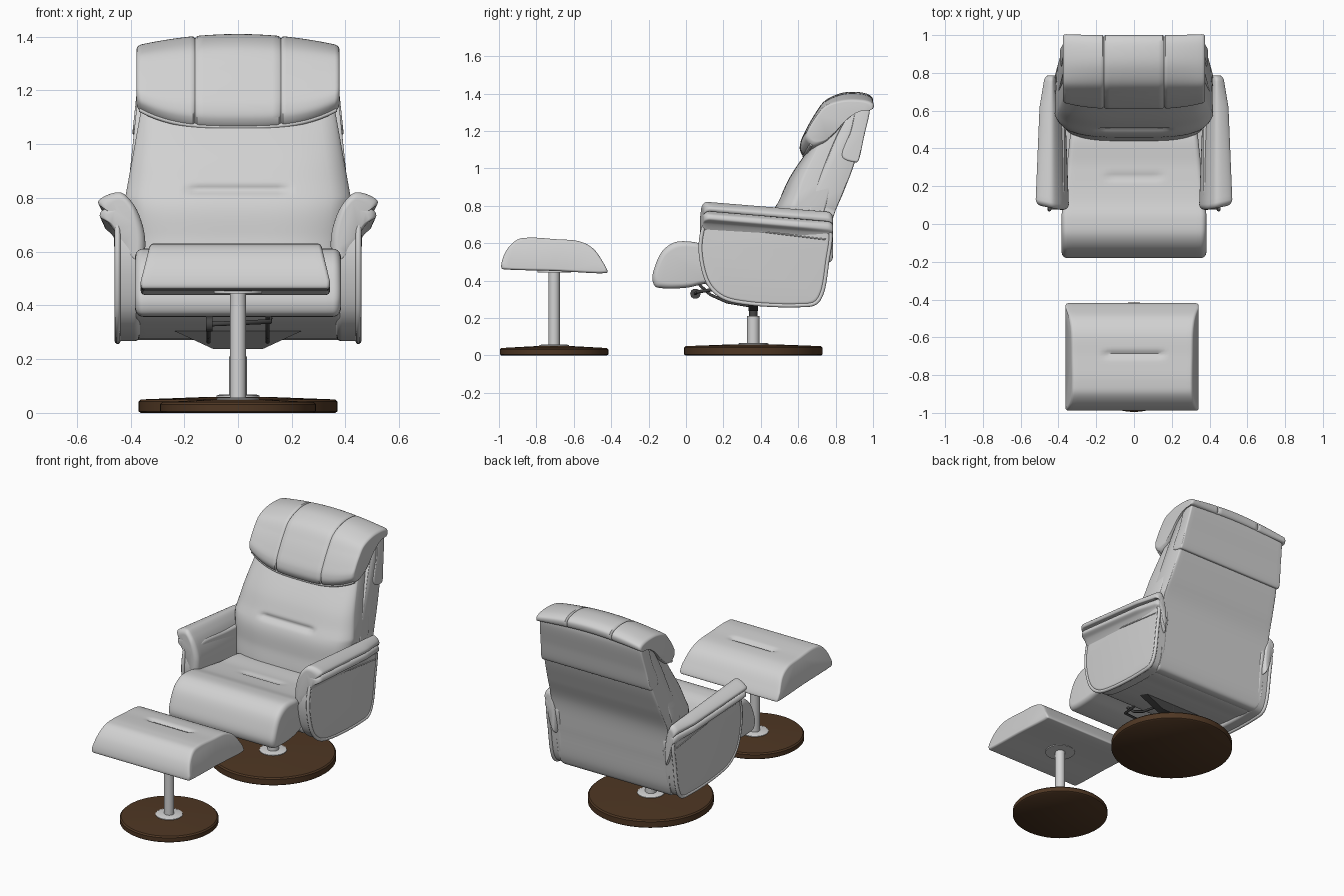
import bpy, bmesh, math
from mathutils import Vector

if "Cube" in bpy.data.objects:
    bpy.data.objects.remove(bpy.data.objects["Cube"])


def material(name, color):
    m = bpy.data.materials.new(name)
    m.use_nodes = True
    m.diffuse_color = (*color, 1)
    bsdf = m.node_tree.nodes["Principled BSDF"]
    bsdf.inputs["Base Color"].default_value = (*color, 1)
    bsdf.inputs["Roughness"].default_value = 0.6
    return m


LEATHER = material("grey leather", (0.64, 0.64, 0.64))
WOOD = material("dark brown wood", (0.078, 0.038, 0.017))
STEEL = material("light steel", (0.65, 0.65, 0.65))
DARK = material("dark metal", (0.06, 0.06, 0.06))


def finish(name, bm, mat, angle=40):
    bmesh.ops.recalc_face_normals(bm, faces=bm.faces)
    me = bpy.data.meshes.new(name)
    bm.to_mesh(me)
    bm.free()
    me.materials.append(mat)
    me.shade_smooth()
    me.set_sharp_from_angle(angle=math.radians(angle))
    bpy.context.collection.objects.link(bpy.data.objects.new(name, me))


def skin(bm, rings):
    rows = [[bm.verts.new(p) for p in ring] for ring in rings]
    for a, b in zip(rows, rows[1:]):
        for i in range(len(a)):
            j = (i + 1) % len(a)
            bm.faces.new((a[i], a[j], b[j], b[i]))
    bm.faces.new(rows[0])
    bm.faces.new(rows[-1])


def spline(points, n=10):
    """Closed smooth loop through the points (centripetal)."""
    p = [Vector(q) for q in points]
    out = []
    for i in range(len(p)):
        a, b, c, d = (p[(i + k) % len(p)] for k in (-1, 0, 1, 2))
        u, v, w = ((t - s).length ** 0.5 for s, t in ((a, b), (b, c), (c, d)))
        m = ((b - a) / u - (c - a) / (u + v) + (c - b) / v) * v
        o = ((c - b) / v - (d - b) / (v + w) + (d - c) / w) * v
        for k in range(n):
            t = k / n
            out.append(b * (2*t**3 - 3*t*t + 1) + m * (t**3 - 2*t*t + t)
                       + c * (3*t*t - 2*t**3) + o * (t**3 - t*t))
    return out


def soft_prism(name, points, lo, hi, r, mat=LEATHER, axis="x", warp=None,
               seams=(), mirror=False):
    """Profile extruded along an axis with rounded ends; seams are thin grooves."""
    loop = spline(points)
    size = [(min(p[k] for p in loop), max(p[k] for p in loop)) for k in (0, 1)]
    mid = [(a + b) / 2 for a, b in size]
    half = [(b - a) / 2 for a, b in size]
    stations = [(lo + r + (hi - lo - 2 * r) * i / 28, 0) for i in range(1, 28)]
    for k in range(7):
        a = k / 6 * math.pi / 2
        inset = r * (1 - math.cos(a))
        stations += [(hi - r + r * math.sin(a), inset), (lo + r - r * math.sin(a), inset)]
    for s in seams:
        stations = [q for q in stations if abs(q[0] - s) > 0.009]
        stations += [(s - 0.008, 0), (s, 0.009), (s + 0.008, 0)]
    for side in ((1, -1) if mirror else (1,)):
        rings = []
        for t, inset in sorted(stations):
            ring = []
            for p in loop:
                a, b = (mid[k] + (p[k] - mid[k]) * (1 - inset / half[k]) for k in (0, 1))
                q = (t, a, b) if axis == "x" else (a, t, b)
                x, y, z = warp(*q) if warp else q
                ring.append((x * side, y, z))
            rings.append(ring)
        bm = bmesh.new()
        skin(bm, rings)
        label = ("left_" if side > 0 else "right_") + name if mirror else name
        finish(label, bm, mat, 50)


def lathe(name, profile, y, mat, n=64):
    bm = bmesh.new()
    skin(bm, [[(r * math.cos(i * math.tau / n), y + r * math.sin(i * math.tau / n), z)
               for i in range(n)] for r, z in profile])
    finish(name, bm, mat)


def tube(name, points, r, mat=LEATHER, closed=False):
    cu = bpy.data.curves.new(name, "CURVE")
    cu.dimensions = "3D"
    cu.bevel_depth = r
    cu.bevel_resolution = 3
    cu.use_fill_caps = True
    sp = cu.splines.new("POLY")
    sp.points.add(len(points) - 1)
    for q, p in zip(sp.points, points):
        q.co = (*p, 1)
    sp.use_cyclic_u = closed
    sp.use_smooth = True
    cu.materials.append(mat)
    bpy.context.collection.objects.link(bpy.data.objects.new(name, cu))


def tuck(x, d, half=0.16):
    """Depth 0..1 of a stitched tuck running across x at distance d."""
    return math.exp(-(d / 0.016) ** 2 - (max(0, abs(x) - half) / 0.015) ** 2)


# Round wooden bases, posts and collars
def pedestal(prefix, y, r, rim, post_r, top):
    lathe(prefix + "_base", [(r - 0.008, 0), (r, 0.006), (r, rim - 0.008), (r - 0.008, rim),
                             (0.1, rim + 0.01)], y, WOOD)
    lathe(prefix + "_collar", [(0.08, rim), (0.08, rim + 0.014), (0.07, rim + 0.018)], y, STEEL)
    lathe(prefix + "_post", [(post_r, rim), (post_r, top)], y, STEEL)


pedestal("chair", 0.36, 0.37, 0.05, 0.033, 0.21)
pedestal("footstool", -0.705, 0.29, 0.04, 0.03, 0.465)
lathe("chair_swivel", [(0.022, 0.2), (0.022, 0.25), (0.026, 0.25), (0.026, 0.3)], 0.36, DARK)
lathe("footstool_mount", [(0.09, 0.445), (0.09, 0.47)], -0.705, STEEL)

# Footstool cushion, its ends leaning inward
soft_prism("footstool_cushion",
           [(-0.985, 0.465), (-0.985, 0.5), (-0.955, 0.57), (-0.9, 0.62), (-0.84, 0.63),
            (-0.7, 0.622), (-0.57, 0.61), (-0.5, 0.575), (-0.45, 0.51), (-0.42, 0.445),
            (-0.44, 0.44), (-0.7, 0.452), (-0.96, 0.46)], -0.362, 0.342, 0.014,
           warp=lambda x, y, z: (x * (1 - 0.7 * max(0, z - 0.49)), y,
                                 z - (0.014 * tuck(x, y + 0.69) if z > 0.54 else 0)))

# Seat cushion
soft_prism("seat_cushion",
           [(-0.165, 0.37), (-0.18, 0.41), (-0.165, 0.48), (-0.125, 0.56), (-0.06, 0.605),
            (0.03, 0.608), (0.13, 0.585), (0.3, 0.565), (0.5, 0.55), (0.56, 0.46),
            (0.5, 0.37), (0.12, 0.385), (0, 0.362), (-0.13, 0.36)], -0.383, 0.383, 0.03,
           warp=lambda x, y, z: (x * (1 - 0.28 * max(0, y - 0.05)), y,
                                 z - (0.01 * tuck(x, y - 0.25, 0.14) if z > 0.5 else 0)))

# Seat frame, hopper-shaped bracket and rods under the chair
soft_prism("seat_frame", [(0.1, 0.4), (0.13, 0.36), (0.25, 0.32), (0.4, 0.295), (0.52, 0.283),
                          (0.66, 0.28), (0.7, 0.33), (0.7, 0.45), (0.4, 0.46)],
           -0.38, 0.38, 0.01)
bm = bmesh.new()
skin(bm, [[(x, y, z) for x, z in ((-0.27, 0.32), (-0.09, 0.237), (0.09, 0.237), (0.27, 0.32))]
          for y in (0.335, 0.385)])
finish("swivel_bracket", bm, DARK)
for s in (-1, 1):
    tube("support_rod", [(0.11 * s, 0.07, 0.38), (0.11 * s, 0.13, 0.325), (0.11 * s, 0.22, 0.285),
                         (0.11 * s, 0.36, 0.262)], 0.008, DARK)

# Recline lever
tube("lever_rod", [(-0.11, 0.05, 0.33), (0.12, 0.06, 0.34), (0.12, 0.2, 0.36)], 0.009, DARK)
tube("lever_knob", [(-0.12, 0.05, 0.33), (-0.095, 0.05, 0.33)], 0.028, DARK)


# Back cushion with lumbar tuck, front curving back toward its sides
def back_warp(x, y, z):
    wrap = 0.07 * (x / 0.42) ** 4 * max(0, (0.78 - y) / 0.32)
    press = 0.016 * tuck(x, z - 0.83, 0.17) if y < 0.56 else 0
    return x * (1 - 0.43 * max(0, z - 0.8) - 0.25 * max(0, 0.8 - z)), y + wrap + press, z


soft_prism("back_cushion",
           [(0.45, 0.5), (0.455, 0.66), (0.468, 0.77), (0.51, 0.86), (0.553, 0.95),
            (0.625, 1.06), (0.73, 1.2), (0.84, 1.28), (0.9, 1.22), (0.84, 1.03),
            (0.74, 0.75), (0.66, 0.5)], -0.42, 0.42, 0.07, warp=back_warp)


# Back shell and its raised upper panel
def shell_warp(x, y, z):
    return x * (1 - 0.25 * max(0, z - 0.75) - 0.12 * max(0, 0.75 - z)), y, z


soft_prism("back_shell",
           [(0.7, 0.275), (0.725, 0.32), (0.755, 0.52), (0.785, 0.73), (0.845, 0.88),
            (0.905, 1.04), (0.965, 1.3), (0.96, 1.34), (0.92, 1.34), (0.84, 1.24),
            (0.74, 1.02), (0.64, 0.74), (0.6, 0.5), (0.62, 0.3), (0.65, 0.275)],
           -0.418, 0.418, 0.02, warp=shell_warp)
soft_prism("upper_back_panel",
           [(0.835, 1.06), (0.905, 1.033), (0.918, 1.036), (0.952, 1.17), (0.983, 1.32),
            (0.975, 1.35), (0.925, 1.345), (0.88, 1.2)], -0.424, 0.424, 0.012, warp=shell_warp)


# Headrest pillow with two seams and a piped lower edge
def pillow_warp(x, y, z):
    u = abs(x / 0.375)
    low = min(1, max(0, (1.41 - z) / 0.34))
    return x, y + 0.04 * u**3 * low, z + 0.07 * u**3 * low - 0.042 * u**2 * (1 - low)


soft_prism("headrest_pillow",
           [(0.635, 1.06), (0.61, 1.095), (0.612, 1.14), (0.64, 1.205), (0.685, 1.285),
            (0.74, 1.36), (0.82, 1.4), (0.89, 1.41), (0.97, 1.398), (0.998, 1.375),
            (0.99, 1.335), (0.93, 1.325), (0.85, 1.26), (0.76, 1.14), (0.69, 1.07)],
           -0.377, 0.377, 0.018, warp=pillow_warp, seams=(-0.16, 0.16))
tube("headrest_piping", [pillow_warp(0.365 * i / 12, 0.632, 1.064) for i in range(-12, 13)], 0.009)

# Arm side panels with piping and a seam
PANEL = [(0.11, 0.72), (0.078, 0.6), (0.093, 0.46), (0.13, 0.37), (0.2, 0.31), (0.33, 0.28),
         (0.6, 0.268), (0.69, 0.28), (0.725, 0.33), (0.755, 0.5), (0.77, 0.66),
         (0.74, 0.69), (0.4, 0.72), (0.15, 0.74)]
soft_prism("arm_panel", PANEL, 0.365, 0.457, 0.02, mirror=True)
for s in (-1, 1):
    tube("arm_piping", [(0.448 * s, p.x, p.y) for p in spline(PANEL, 6)], 0.011, closed=True)
    tube("arm_seam", [(0.457 * s, 0.1, 0.7), (0.457 * s, 0.75, 0.62)], 0.004)


# Flared arm pads, lower and narrower toward the back, front end slanted
def pad_warp(x, y, z):
    back = min(1, max(0, (y - 0.1) / 0.68))
    pinch = 1 - 0.3 * back - 0.9 * max(0, back - 0.75)
    slant = 0.2 * max(0, x - 0.39) * (1 - back)
    return 0.43 + (x - 0.43) * pinch, y + slant, z - 0.055 * back


soft_prism("arm_pad",
           [(0.36, 0.55), (0.345, 0.64), (0.365, 0.73), (0.395, 0.785), (0.435, 0.82),
            (0.485, 0.812), (0.52, 0.788), (0.514, 0.771), (0.463, 0.772), (0.508, 0.752),
            (0.514, 0.73), (0.482, 0.706), (0.455, 0.67), (0.43, 0.62)],
           0.075, 0.785, 0.03, axis="y", warp=pad_warp, mirror=True)
